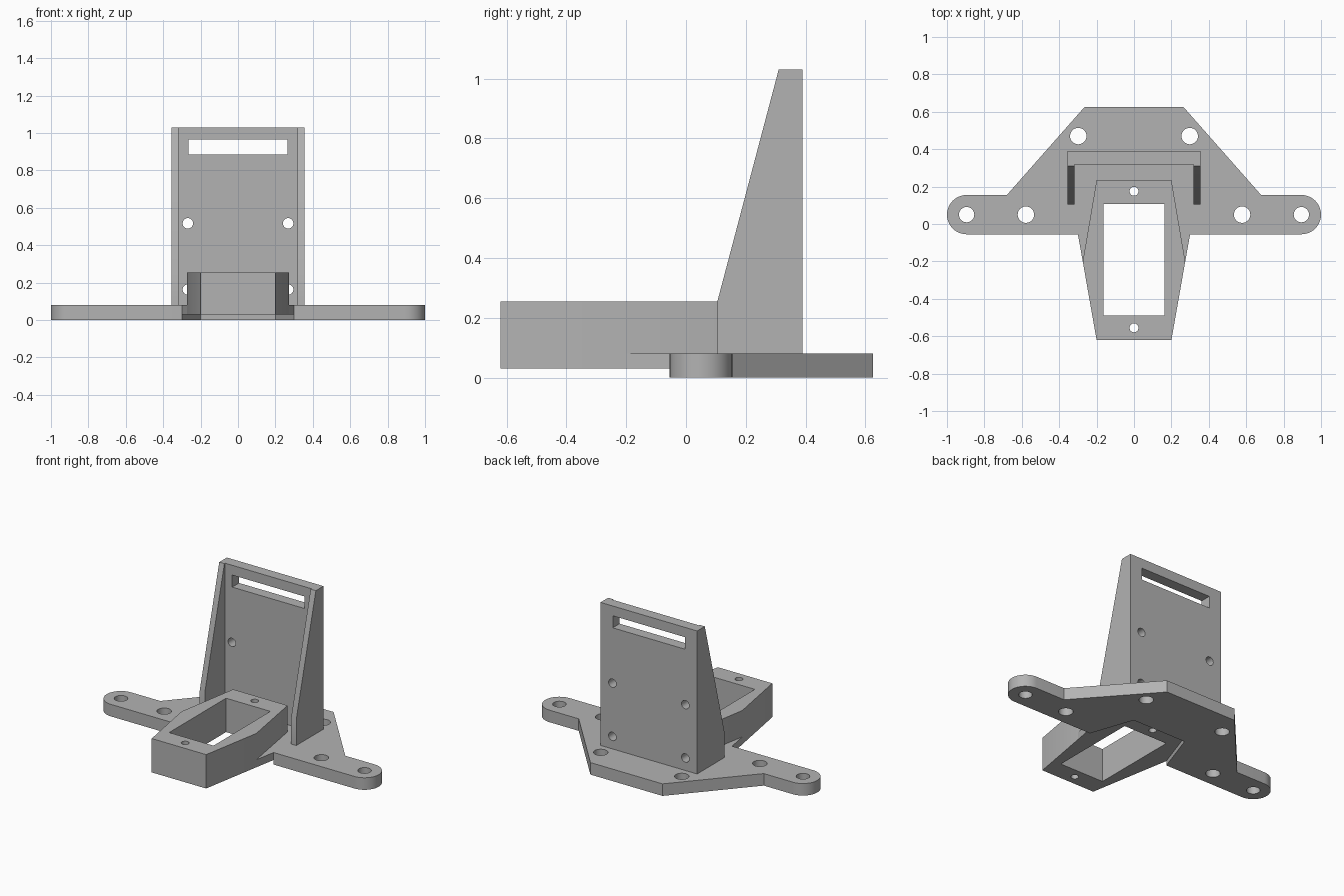
import bpy
import bmesh
import math

if "Cube" in bpy.data.objects:
    bpy.data.objects.remove(bpy.data.objects["Cube"])

grey = bpy.data.materials.new("matte grey")
grey.diffuse_color = (0.45, 0.45, 0.45, 1)
grey.use_nodes = True
grey.node_tree.nodes["Principled BSDF"].inputs["Base Color"].default_value = grey.diffuse_color


def prism(name, pts, lo, hi, axis="z"):
    """Extrude a closed outline along z (pts are x, y), or x (pts are y, z)."""
    place = {"z": lambda p, h: (p[0], p[1], h),
             "x": lambda p, h: (h, p[0], p[1])}[axis]
    bm = bmesh.new()
    face = bm.faces.new([bm.verts.new(place(p, lo)) for p in pts])
    new = bmesh.ops.extrude_face_region(bm, geom=[face])["geom"]
    shift = (0, 0, hi - lo) if axis == "z" else (hi - lo, 0, 0)
    bmesh.ops.translate(bm, vec=shift,
                        verts=[v for v in new if isinstance(v, bmesh.types.BMVert)])
    bmesh.ops.recalc_face_normals(bm, faces=bm.faces)
    mesh = bpy.data.meshes.new(name)
    bm.to_mesh(mesh)
    bm.free()
    mesh.materials.append(grey)
    obj = bpy.data.objects.new(name, mesh)
    bpy.context.collection.objects.link(obj)
    return obj


def rect(x0, x1, y0, y1):
    return [(x0, y0), (x1, y0), (x1, y1), (x0, y1)]


def mirrored(half):
    """Complete a right-hand outline with its left-hand copy."""
    return half + [(-x, y) for x, y in reversed(half)]


def hole(x, y, z, r, depth, along_y=False):
    bpy.ops.mesh.primitive_cylinder_add(
        vertices=32, radius=r, depth=depth, location=(x, y, z),
        rotation=(math.pi / 2 if along_y else 0, 0, 0))
    cutter = bpy.context.object
    cutter.data.materials.append(grey)
    return cutter


def cut(obj, cutters):
    bpy.context.view_layer.objects.active = obj
    for c in cutters:
        c.hide_render = True
        mod = obj.modifiers.new("cut", "BOOLEAN")
        mod.operation = "DIFFERENCE"
        mod.solver = "EXACT"
        mod.object = c
        bpy.ops.object.modifier_apply(modifier=mod.name)
        bpy.data.objects.remove(c)


def smooth(obj):
    bpy.ops.object.select_all(action="DESELECT")
    obj.select_set(True)
    bpy.context.view_layer.objects.active = obj
    bpy.ops.object.shade_smooth_by_angle(angle=math.radians(30))


# Base plate: rounded ears, tapered back, and a notch for the motor box
ear = [(0.895 + 0.105 * math.cos(a), 0.05 + 0.105 * math.sin(a))
       for a in (math.radians(-90 + 180 * i / 20) for i in range(21))]
half = [(0.2, 0.235), (0.3, -0.055)] + ear + [(0.68, 0.155), (0.265, 0.625)]
base_plate = prism("base_plate", mirrored(half), 0, 0.08)
cut(base_plate, [hole(s * x, y, 0.04, r, 0.3) for s in (1, -1)
                 for x, y, r in ((0.895, 0.05, 0.041), (0.578, 0.05, 0.044),
                                 (0.298, 0.47, 0.044))])

# Motor box: six-sided block with a rectangular well and two screw holes
side = [(0.2, -0.62), (0.274, -0.2), (0.2, 0.235)]
motor_box = prism("motor_box", mirrored(side), 0.03, 0.255)
cut(motor_box, [prism("well", rect(-0.163, 0.163, -0.49, 0.107), -0.2, 0.5)]
    + [hole(0, y, 0.14, 0.024, 0.6) for y in (0.175, -0.555)])

# Thin webs joining the box to the plate
for s, label in ((1, "right"), (-1, "left")):
    prism(label + "_web", [(s * x, y) for x, y in
                           ((0.274, -0.2), (0.3, -0.055), (0.2, 0.235))], 0.03, 0.08)

# Upright wall with side gussets, strap slot and bolt holes
profile = [(0.105, 0.08), (0.39, 0.08), (0.39, 1.03), (0.31, 1.03), (0.105, 0.255)]
back_wall = prism("back_wall", profile, -0.355, 0.355, "x")
cut(back_wall, [prism("pocket", rect(-0.317, 0.317, -0.2, 0.318), -0.1, 1.2),
                prism("slot", rect(-0.265, 0.265, 0.2, 0.5), 0.885, 0.965)]
    + [hole(s * 0.268, 0.36, z, 0.028, 0.16, True)
       for s in (1, -1) for z in (0.517, 0.163)])

for part in (base_plate, motor_box, back_wall):
    smooth(part)
